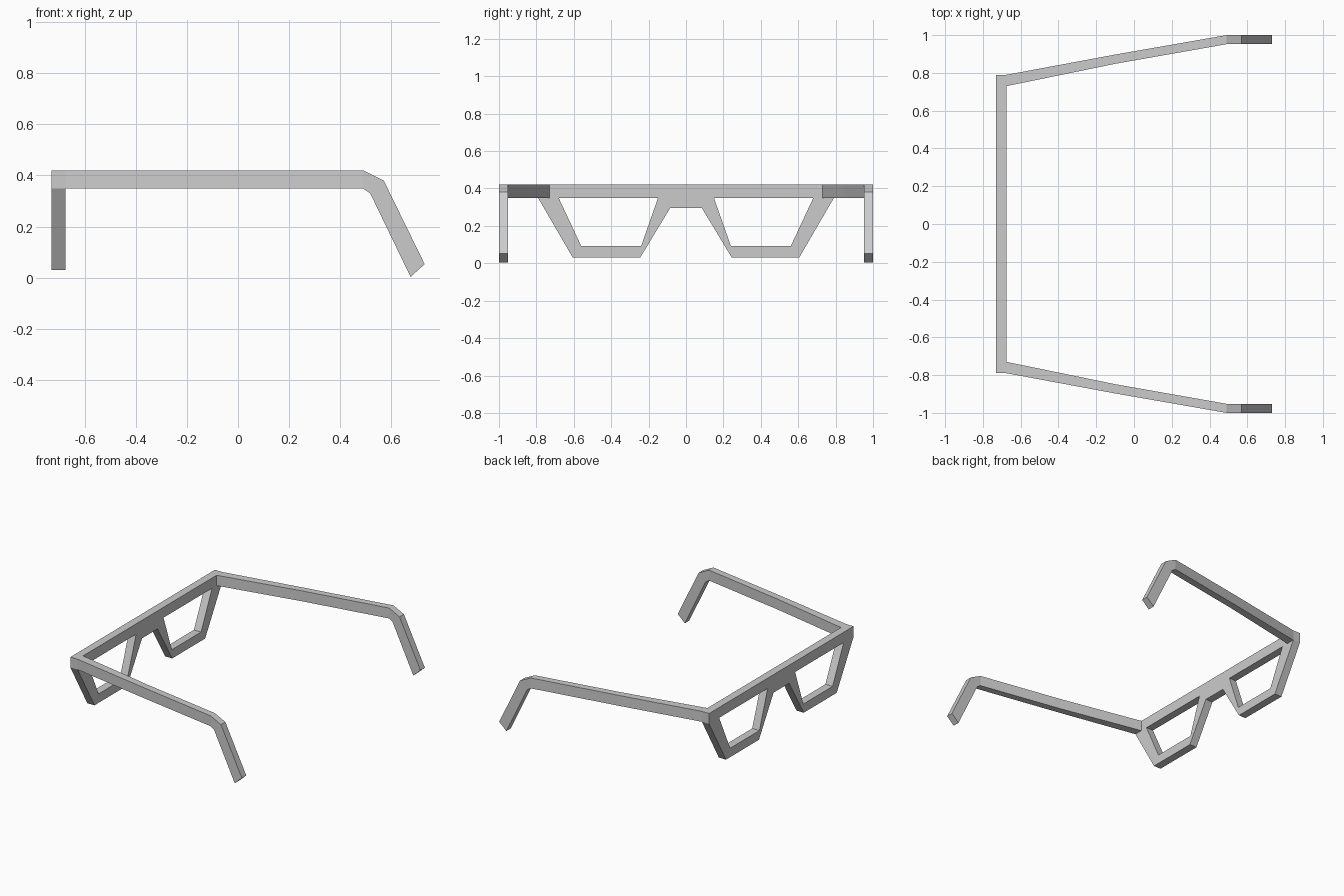
import bpy, bmesh

if "Cube" in bpy.data.objects:
    bpy.data.objects.remove(bpy.data.objects["Cube"])


def make_object(name, verts, faces):
    """Mesh object mirrored across the y = 0 plane."""
    mesh = bpy.data.meshes.new(name)
    mesh.from_pydata(verts, [], faces)
    bm = bmesh.new()
    bm.from_mesh(mesh)
    bmesh.ops.recalc_face_normals(bm, faces=bm.faces)
    bm.to_mesh(mesh)
    bm.free()
    obj = bpy.data.objects.new(name, mesh)
    bpy.context.collection.objects.link(obj)
    mirror = obj.modifiers.new("Mirror", 'MIRROR')
    mirror.use_axis = (False, True, False)
    mirror.use_clip = True
    return obj


# Front frame: half outline (y, z) around one lens opening, mirrored and thickened
outline = [(0, .42), (.79, .42), (.79, .348), (.605, .03),
           (.245, .03), (.085, .295), (0, .295)]
opening = [(.15, .348), (.68, .348), (.56, .092), (.24, .092)]
frame_faces = [(0, 1, 8, 7), (1, 2, 8), (2, 3, 9, 8),
               (3, 4, 10, 9), (4, 5, 7, 10), (5, 6, 0, 7)]
frame = make_object("front_frame",
                    [(-.7025, y, z) for y, z in outline + opening], frame_faces)
solid = frame.modifiers.new("Thickness", 'SOLIDIFY')
solid.thickness = .055
solid.offset = 0

# Temple arms: sections as (top x, top z, bottom x, bottom z, inner y, outer y)
sections = [(-.675, .42, -.675, .348, .73, .79),
            (-.10, .42, -.10, .348, .848, .897),
            (.49, .42, .49, .348, .952, 1.0),
            (.57, .38, .517, .33, .952, 1.0),
            (.73, .053, .675, .003, .952, 1.0)]
verts, faces = [], []
for tx, tz, bx, bz, yi, yo in sections:
    verts += [(tx, yi, tz), (tx, yo, tz), (bx, yo, bz), (bx, yi, bz)]
for s in range(len(sections) - 1):
    for i in range(4):
        a, b = s * 4 + i, s * 4 + (i + 1) % 4
        faces.append((a, b, b + 4, a + 4))
last = len(verts) - 4
faces += [(0, 1, 2, 3), (last, last + 1, last + 2, last + 3)]
make_object("temple_arms", verts, faces)
